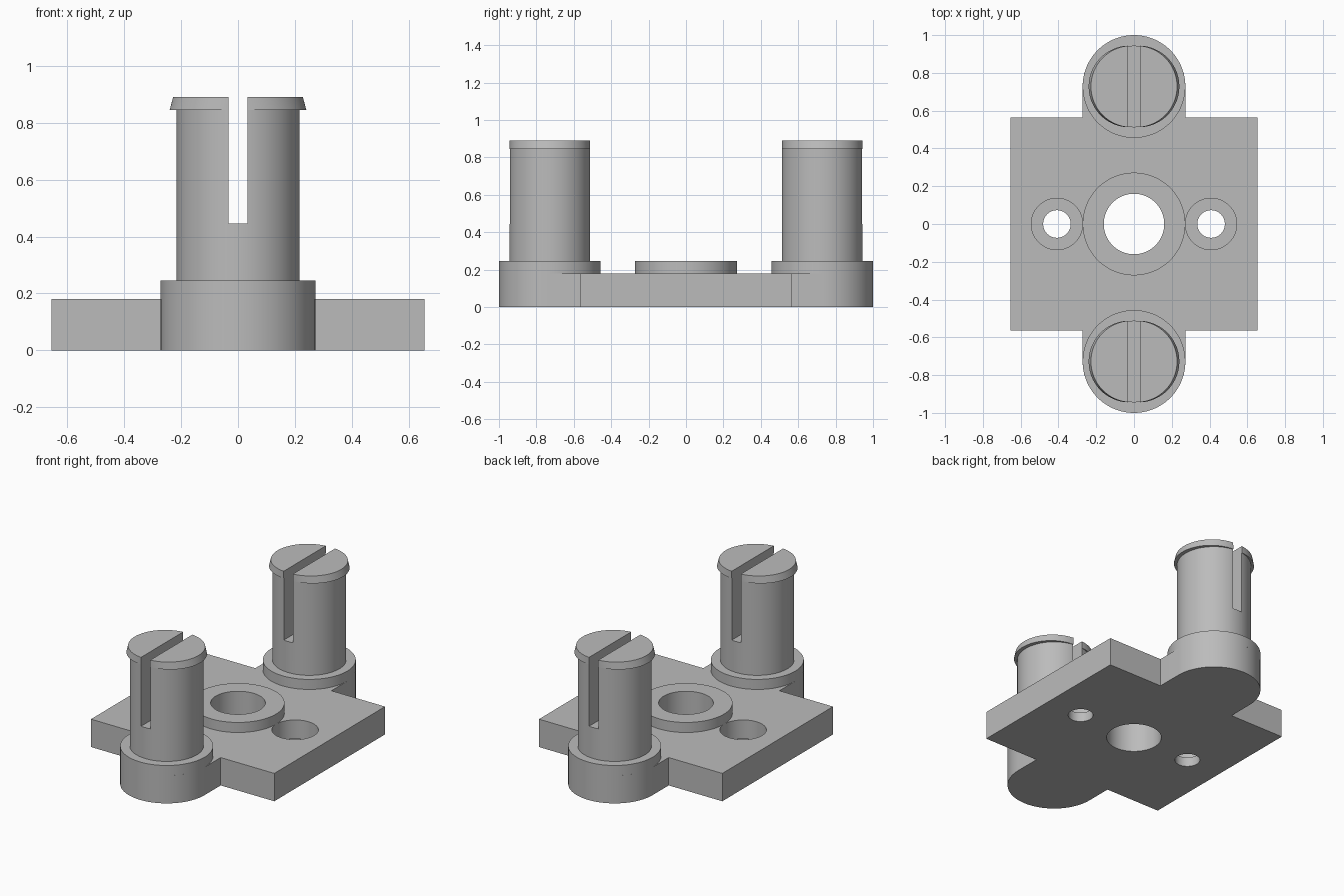
import bpy, bmesh, math

cube = bpy.data.objects.get("Cube")
if cube:
    bpy.data.objects.remove(cube, do_unlink=True)

grey = bpy.data.materials.new("plain_grey")
grey.use_nodes = True
colour = (0.5, 0.5, 0.5, 1)
grey.diffuse_color = colour
grey.node_tree.nodes["Principled BSDF"].inputs["Base Color"].default_value = colour

SEG = 96
PLATE_X, PLATE_Y, PLATE_Z = 0.655, 0.565, 0.18
BOSS_R, BOSS_Y, BOSS_Z = 0.272, 0.728, 0.245
PEG_R, PEG_Z, LIP_Z = 0.216, 0.89, 0.845


def circle(r, x=0, y=0, spread=0):
    """Circle outline; spread pushes its left and right halves apart."""
    points = []
    for i in range(SEG):
        a = 2 * math.pi * (i + 0.5) / SEG
        points.append((x + r * math.cos(a) + math.copysign(spread, math.cos(a)),
                       y + r * math.sin(a)))
    return points


def rect(x, y):
    return [(-x, -y), (x, -y), (x, y), (-x, y)]


def loft(name, sections):
    """Solid through a stack of (outline, height) sections."""
    bm = bmesh.new()
    rings = [[bm.verts.new((x, y, z)) for x, y in pts] for pts, z in sections]
    bm.faces.new(rings[0][::-1])
    bm.faces.new(rings[-1])
    n = len(rings[0])
    for low, high in zip(rings, rings[1:]):
        for i in range(n):
            j = (i + 1) % n
            bm.faces.new((low[i], low[j], high[j], high[i]))
    mesh = bpy.data.meshes.new(name)
    bm.to_mesh(mesh)
    bm.free()
    mesh.materials.append(grey)
    obj = bpy.data.objects.new(name, mesh)
    bpy.context.collection.objects.link(obj)
    return obj


def select(obj):
    bpy.ops.object.select_all(action="DESELECT")
    obj.select_set(True)
    bpy.context.view_layer.objects.active = obj


def cut(obj, outline, low, high):
    cutter = loft("cutter", [(outline, low), (outline, high)])
    mod = obj.modifiers.new("cut", "BOOLEAN")
    mod.operation, mod.solver, mod.object = "DIFFERENCE", "EXACT", cutter
    select(obj)
    bpy.ops.object.modifier_apply(modifier=mod.name)
    bpy.data.objects.remove(cutter, do_unlink=True)


def finish(obj):
    select(obj)
    bpy.ops.object.shade_smooth_by_angle(angle=math.radians(25))


# Base plate with a rounded tab at the front and back
arc = [(BOSS_R * math.cos(a), BOSS_Y + BOSS_R * math.sin(a))
       for a in (math.pi * i / 48 for i in range(49))]
half = [(PLATE_X, -PLATE_Y), (PLATE_X, PLATE_Y), (BOSS_R, PLATE_Y)]
half += arc + [(-BOSS_R, PLATE_Y)]
outline = half + [(-x, -y) for x, y in half]
base = loft("base_plate", [(outline, 0), (outline, PLATE_Z)])

# Raised collar around the central bore
collar = loft("centre_collar", [(circle(BOSS_R), PLATE_Z), (circle(BOSS_R), BOSS_Z)])
for part in (base, collar):
    cut(part, circle(0.16), -0.1, 0.4)

# Counterbored screw holes
for side in (-1, 1):
    cut(base, circle(0.073, side * 0.408), -0.1, 0.3)
    cut(base, circle(0.136, side * 0.408), 0.06, 0.3)
finish(base)
finish(collar)

# Bosses and slotted snap pegs
for label, side in (("front", -1), ("back", 1)):
    y = side * BOSS_Y
    boss = loft(label + "_boss", [(circle(BOSS_R, 0, y), PLATE_Z),
                                  (circle(BOSS_R, 0, y), BOSS_Z)])
    finish(boss)
    shaft = circle(PEG_R, 0, y)
    peg = loft(label + "_snap_peg", [
        (shaft, BOSS_Z), (shaft, LIP_Z),
        (circle(PEG_R, 0, y, 0.024), LIP_Z),
        (circle(PEG_R, 0, y, 0.012), PEG_Z)])
    slot = [(px, py + y) for px, py in rect(0.033, 0.4)]
    cut(peg, slot, 0.445, 1.1)
    finish(peg)
